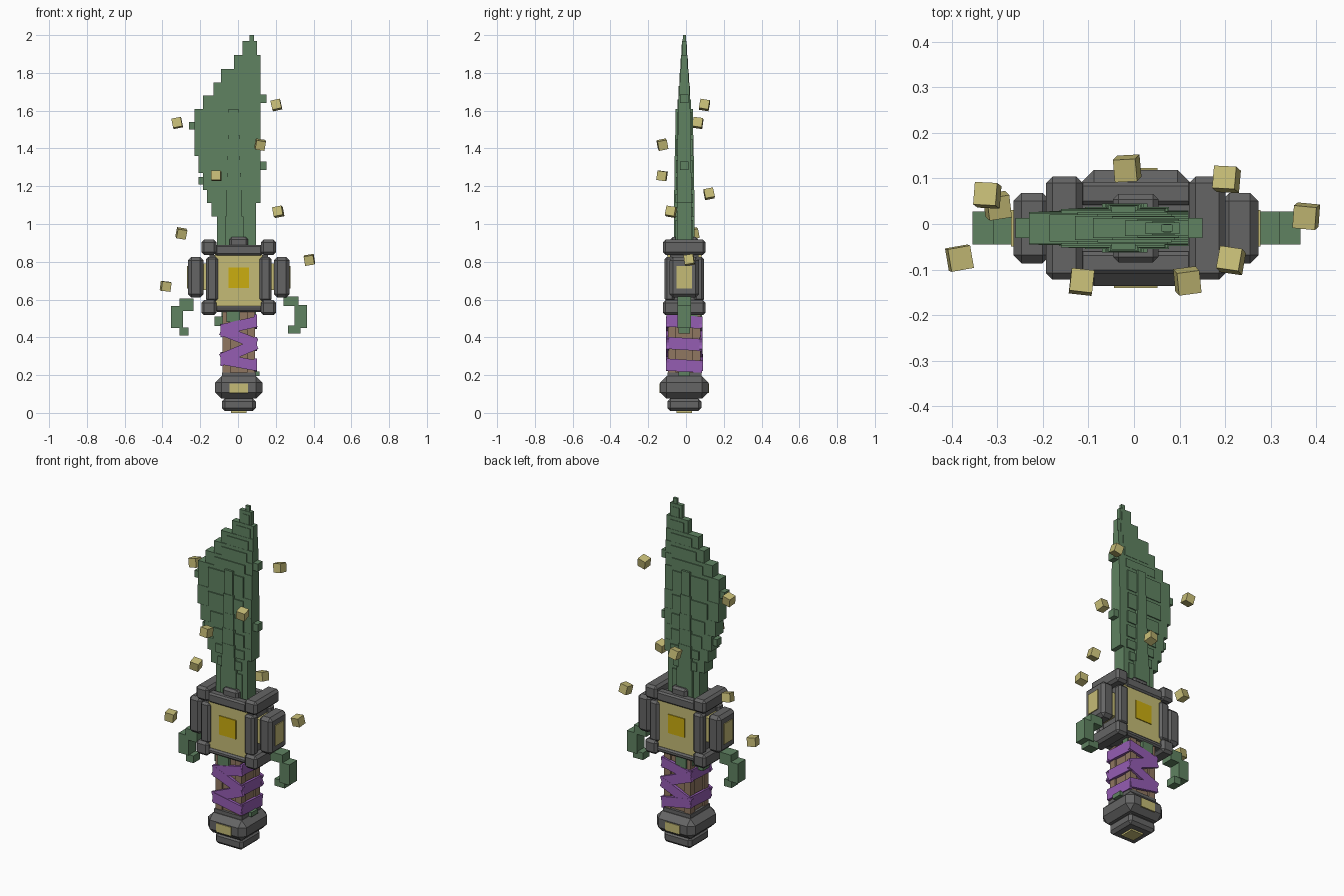
import bpy, bmesh, random
from math import atan2, hypot
from mathutils import Matrix, Vector, Euler

old = bpy.data.objects.get("Cube")
if old:
    bpy.data.objects.remove(old)
random.seed(4)
CX, CY = 0.004, -0.009  # axis of the sword


def material(name, rgb):
    m = bpy.data.materials.new(name)
    m.use_nodes = True
    m.diffuse_color = (*rgb, 1)
    bsdf = next(n for n in m.node_tree.nodes if n.type == 'BSDF_PRINCIPLED')
    bsdf.inputs["Base Color"].default_value = (*rgb, 1)
    return m


green = material("leaf green", (0.115, 0.225, 0.12))
grey = material("stone grey", (0.13, 0.13, 0.13))
yellow = material("pale yellow", (0.56, 0.5, 0.18))
gold = material("gold", (0.6, 0.42, 0.005))
purple = material("wrap purple", (0.3, 0.11, 0.45))
brown = material("grip brown", (0.28, 0.185, 0.12))


def part(name, mat, boxes, bevel=0):
    """One object from boxes, each (centre, size, optional rotation)."""
    bm = bmesh.new()
    for centre, size, *rot in boxes:
        m = Matrix.Translation(centre)
        if rot:
            m = m @ rot[0].to_matrix().to_4x4()
        bmesh.ops.create_cube(bm, size=1, matrix=m @ Matrix.Diagonal((*size, 1)))
    if bevel:
        bmesh.ops.bevel(bm, geom=bm.edges[:], offset=bevel, segments=1, affect='EDGES')
    bmesh.ops.recalc_face_normals(bm, faces=bm.faces[:])
    mesh = bpy.data.meshes.new(name)
    bm.to_mesh(mesh)
    bm.free()
    mesh.materials.append(mat)
    ob = bpy.data.objects.new(name, mesh)
    bpy.context.collection.objects.link(ob)
    return ob


def span(x0, x1, half, z0, z1):
    """Box by x range, half depth and z range, centred on the sword axis."""
    return (((x0 + x1) / 2, CY, (z0 + z1) / 2), (x1 - x0, 2 * half, z1 - z0))


def block(x, y, z, sx, sy, sz):
    """Box by offset from the sword axis and size."""
    return ((CX + x, CY + y, z), (sx, sy, sz))


BOTH = (-1, 1)

# Blade: stacked rows (left, right, bottom, half depth), closed by the tip
rows = [(-.11, .095, .8, .05), (-.14, .095, 1.04, .05), (-.165, .12, 1.11, .05),
        (-.185, .12, 1.18, .048), (-.21, .12, 1.27, .047), (-.23, .12, 1.36, .046),
        (-.23, .12, 1.47, .043), (-.185, .12, 1.61, .038), (-.13, .12, 1.68, .034),
        (-.09, .12, 1.75, .028), (-.02, .12, 1.82, .022), (.025, .1, 1.895, .016),
        (.06, .085, 1.97, .01)]
tops = [r[2] for r in rows[1:]] + [2.0]
edge, body, ridge = [], [], []
for (x0, x1, z0, half), z1 in zip(rows, tops):
    w = x1 - x0
    edge.append(span(x0, x1, half * .78, z0, z1))
    body.append(span(x0 + w * .2, x1 - w * .15, half * .92, z0, z1 - .02))
    if z1 < 1.65:
        ridge.append(span(-.07 + (z0 - .8) * .03, .03 - (z0 - .8) * .04, half + .004, z0, z1))
part("blade_edge", green, edge)
part("blade_body", green, body)
part("blade_ridge", green, ridge)
part("blade_buds", green, [span(.1, .15, .022, 1.64, 1.685), span(.1, .15, .022, 1.285, 1.33),
                           span(-.26, -.2, .022, 1.5, 1.54), span(-.21, -.15, .022, 1.21, 1.25)])

# Guard: yellow core, plates and grey frame
part("guard_core", yellow, [block(0, 0, .7, .25, .18, .29), block(0, 0, .72, .375, .1, .14)])
part("guard_gems", gold, [block(0, s * .091, .715, .108, .008, .11) for s in BOTH])
part("guard_end_bars", grey, [block(s * .157, 0, z, .08, .226, .08)
                              for s in BOTH for z in (.877, .557)], .014)
part("guard_posts", grey, [block(s * .142, t * .078, .708, .062, .052, .235)
                           for s in BOTH for t in BOTH], .012)
part("guard_rails", grey, [block(0, t * .076, z, .25, .05, h)
                           for t in BOTH for z, h in ((.862, .056), (.55, .03))], .009)
part("guard_decks", grey, [block(0, 0, .85, .25, .15, .04), block(0, 0, .552, .25, .15, .03),
                           block(0, 0, .71, .31, .15, .25)])
part("guard_collar", grey, [block(0, 0, .9, .1, .15, .06)], .012)
part("guard_side_blocks", grey, [block(s * .228, 0, .718, .082, .155, .215) for s in BOTH], .018)
part("guard_side_plates", yellow, [block(s * .27, 0, .718, .008, .08, .12) for s in BOTH])

# Curled vines below the guard
part("right_vine", green, [span(-.31, -.235, .036, .54, .605), span(-.355, -.29, .036, .45, .565),
                           span(-.31, -.262, .03, .41, .452)])
part("left_vine", green, [span(.24, .32, .036, .565, .615), span(.3, .365, .036, .45, .57),
                          span(.265, .33, .03, .42, .462)])
part("grip_leaves", green, [span(-.06, .01, .094, .48, .55), span(-.125, -.07, .03, .46, .51),
                            span(.07, .115, .03, .195, .22), block(0, .05, .52, .185, .04, .05)])

# Grip with corner posts
part("grip_core", brown, [block(0, 0, .37, .15, .15, .35)])
part("grip_posts", brown, [block(s * .064, t * .064, .37, .042, .042, .35)
                           for s in BOTH for t in BOTH])

# Zigzag wrap on front and back, level bands on the sides
levels = [.483, .44, .365, .285, .25]
strips = []
for i, (z0, z1) in enumerate(zip(levels, levels[1:])):
    s = 1 if i % 2 == 0 else -1
    rise = s * (z0 - z1)
    tilt = Euler((0, -atan2(rise, .19), 0))
    for t in BOTH:
        strips.append(((CX, CY + t * (.088 + i * .0007), (z0 + z1) / 2),
                       (hypot(.186, rise), .016, .056), tilt))
for i, z in enumerate(levels):
    s = 1 if i % 2 == 0 else -1
    strips.append(((CX + s * .088, CY, z), (.016, .19, .064), Euler((-.06 * s, 0, 0))))
part("grip_wrap", purple, strips)

# Pommel
part("pommel_neck", grey, [block(0, 0, .2, .18, .18, .03)])
part("pommel_ring", grey, [block(0, 0, .135, .25, .255, .118)], .033)
part("pommel_foot", grey, [block(0, 0, .043, .18, .18, .066)], .016)
part("pommel_plates", yellow, [block(0, t * .1275, .13, .096, .008, .052) for t in BOTH])
part("pommel_base", yellow, [block(0, 0, .006, .08, .08, .012)])

# Floating cubes
spots = [(-.322, .063, 1.535), (.203, .098, 1.63), (.117, -.125, 1.42), (-.115, -.127, 1.255),
         (.213, -.08, 1.065), (-.3, .04, .95), (.378, .017, .81), (-.383, -.075, .67),
         (-.015, .122, 1.16)]
for i, spot in enumerate(spots):
    turn = Euler([random.uniform(-.25, .25) for _ in range(3)])
    part(f"floating_cube_{i + 1}", yellow, [(spot, (.05, .05, .05), turn)])
